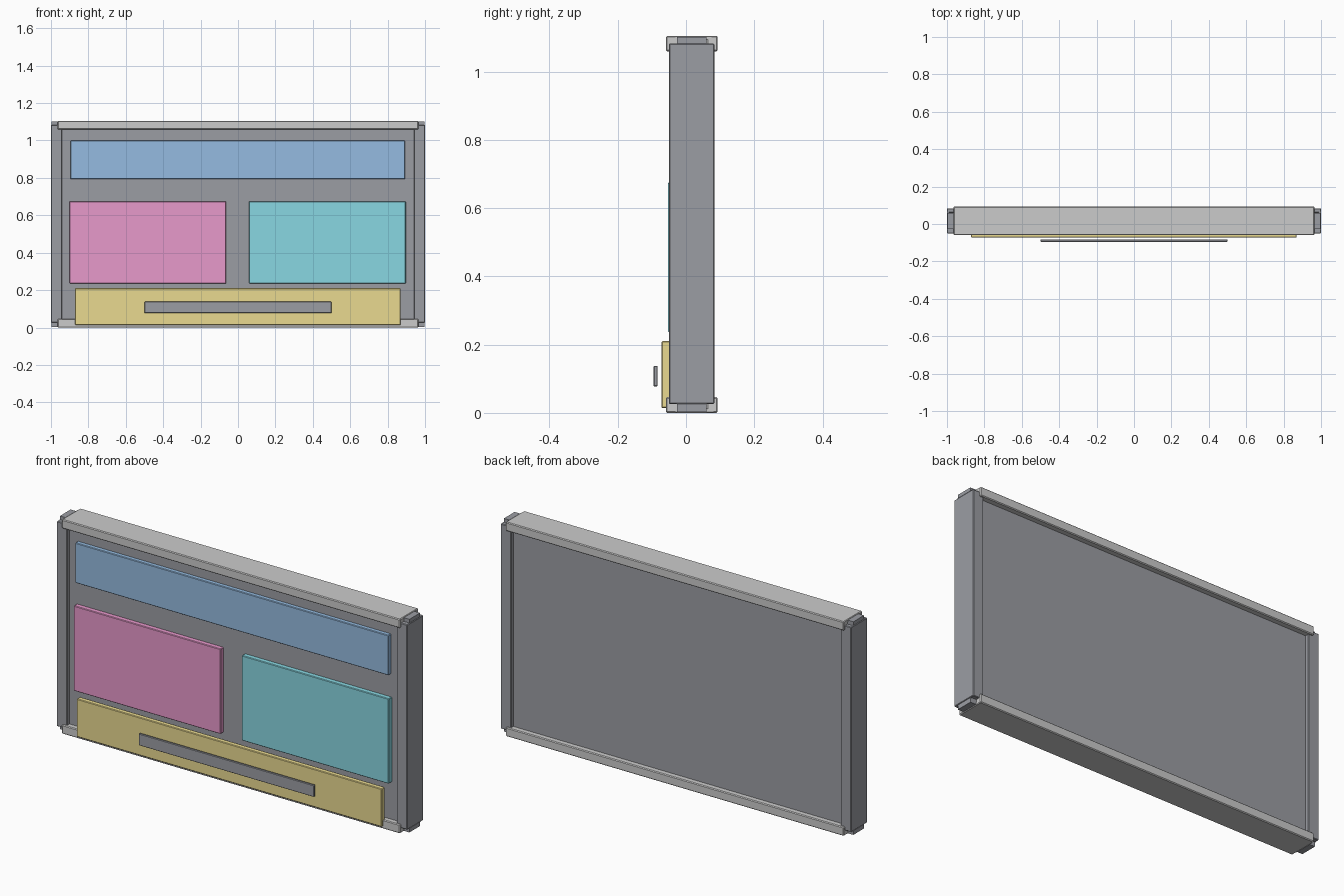
import bpy, bmesh

if "Cube" in bpy.data.objects:
    bpy.data.objects.remove(bpy.data.objects["Cube"])


def material(name, rgb):
    m = bpy.data.materials.new(name)
    m.diffuse_color = (*rgb, 1)
    m.use_nodes = True
    m.node_tree.nodes["Principled BSDF"].inputs["Base Color"].default_value = m.diffuse_color
    return m


def finish(bm, name, bevel, mat):
    bmesh.ops.recalc_face_normals(bm, faces=bm.faces)
    mesh = bpy.data.meshes.new(name)
    bm.to_mesh(mesh)
    bm.free()
    ob = bpy.data.objects.new(name, mesh)
    bpy.context.collection.objects.link(ob)
    if mat:
        mesh.materials.append(mat)
    if bevel:
        mod = ob.modifiers.new("edge_bevel", 'BEVEL')
        mod.width = bevel
        mod.segments = 1
    return ob


def box(name, x, y, z, bevel=0.0, mat=None):
    bm = bmesh.new()
    bmesh.ops.create_cube(bm, size=1)
    for v in bm.verts:
        for i, (lo, hi) in enumerate((x, y, z)):
            v.co[i] = lo if v.co[i] < 0 else hi
    return finish(bm, name, bevel, mat)


def channel(name, profile, place, start, end, bevel=0.0, mat=None):
    """Extrude a U profile; place(depth, y, along) gives the 3D point."""
    bm = bmesh.new()
    face = bm.faces.new([bm.verts.new(place(d, y, start)) for d, y in profile])
    ext = bmesh.ops.extrude_face_region(bm, geom=[face])
    shift = [b - a for a, b in zip(place(0, 0, start), place(0, 0, end))]
    verts = [g for g in ext["geom"] if isinstance(g, bmesh.types.BMVert)]
    bmesh.ops.translate(bm, verts=verts, vec=shift)
    return finish(bm, name, bevel, mat)


def u_profile(y0, y1, depth, core0, core1, web):
    # section open towards the board, hugging its front and back
    return [(0, y0), (depth, y0), (depth, core0), (web, core0),
            (web, core1), (depth, core1), (depth, y1), (0, y1)]


H = 1.105
CORE = (-0.027, 0.06)

light = material("light_metal", (0.78, 0.78, 0.80))
dark = material("dark_grey", (0.33, 0.34, 0.37))
blue = material("blue", (0.30, 0.50, 0.75))
pink = material("pink", (0.80, 0.32, 0.60))
teal = material("teal", (0.25, 0.68, 0.76))
yellow = material("yellow", (0.82, 0.70, 0.28))

# Main board
box("board", (-0.997, 0.997), CORE, (0.003, H - 0.003), mat=dark)

# Side posts wrapping the board ends
post = u_profile(-0.05, 0.083, 0.06, *CORE, 0.004)
for side, s in (("left", -1), ("right", 1)):
    channel(side + "_post", post, lambda d, y, t, s=s: (s * (1 - d), y, t),
            0.026, H - 0.022, 0.003, dark)

# Top and bottom rails wrapping over the posts
rail = u_profile(-0.059, 0.093, 0.046, *CORE, 0.006)
channel("top_rail", rail, lambda d, y, t: (t, y, H - d), -0.965, 0.965, 0.004, light)
channel("bottom_rail", rail, lambda d, y, t: (t, y, d), -0.965, 0.965, 0.004, light)

# Coloured front panels
box("upper_panel", (-0.895, 0.893), (-0.05, -0.025), (0.793, 1.0), 0.003, blue)
box("left_panel", (-0.901, -0.063), (-0.053, -0.025), (0.236, 0.675), 0.003, pink)
box("right_panel", (0.058, 0.897), (-0.053, -0.025), (0.236, 0.675), 0.003, teal)
box("lower_panel", (-0.871, 0.87), (-0.072, -0.045), (0.014, 0.21), 0.003, yellow)

# Handle bar in front of the lower panel
box("handle", (-0.5, 0.5), (-0.095, -0.083), (0.078, 0.138), 0.002, dark)
